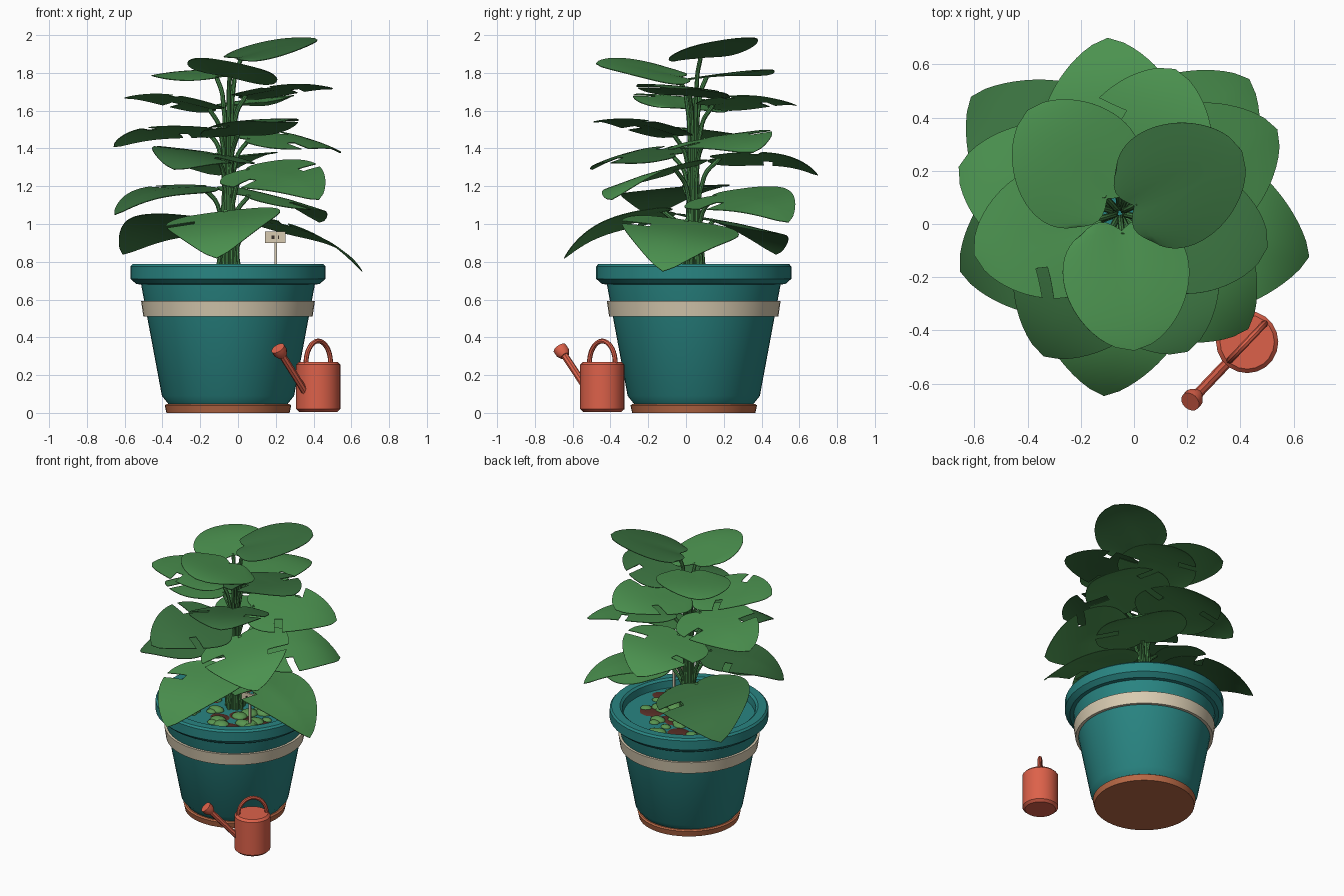
import bpy, bmesh, math, random
from mathutils import Vector

random.seed(4)
cube = bpy.data.objects.get("Cube")
if cube:
    bpy.data.objects.remove(cube, do_unlink=True)

POT = Vector((-0.053, 0.041, 0))
CAN = Vector((0.425, -0.443, 0))


def material(name, r, g, b):
    m = bpy.data.materials.new(name)
    m.use_nodes = True
    m.diffuse_color = (r, g, b, 1)
    m.node_tree.nodes["Principled BSDF"].inputs["Base Color"].default_value = (r, g, b, 1)
    return m


TEAL = material("teal_glaze", 0.022, 0.235, 0.225)
CREAM = material("cream", 0.69, 0.6, 0.44)
CLAY = material("terracotta", 0.48, 0.14, 0.06)
SOIL = material("soil_brown", 0.1, 0.028, 0.02)
LIGHT = material("light_leaf_green", 0.07, 0.285, 0.078)
DARK = material("dark_leaf_green", 0.042, 0.165, 0.05)
STEM = material("stem_green", 0.06, 0.23, 0.065)
MOSS = material("moss_green", 0.1, 0.3, 0.08)
CORAL = material("coral_metal", 0.72, 0.12, 0.068)
INK = material("dark_mark", 0.04, 0.03, 0.025)


def finish(name, bm, mat, location=(0, 0, 0), thickness=0):
    """Turn a bmesh into a named, coloured and shaded object."""
    bmesh.ops.recalc_face_normals(bm, faces=bm.faces[:])
    mesh = bpy.data.meshes.new(name)
    bm.to_mesh(mesh)
    bm.free()
    mesh.materials.append(mat)
    ob = bpy.data.objects.new(name, mesh)
    ob.location = location
    bpy.context.collection.objects.link(ob)
    select(ob)
    if thickness:
        mod = ob.modifiers.new("thickness", 'SOLIDIFY')
        mod.thickness = thickness
        bpy.ops.object.modifier_apply(modifier=mod.name)
    bpy.ops.object.shade_smooth_by_angle(angle=math.radians(35))
    return ob


def select(ob):
    bpy.ops.object.select_all(action='DESELECT')
    ob.select_set(True)
    bpy.context.view_layer.objects.active = ob


def lathe(name, profile, mat, location, sides=48):
    """Revolve (radius, height) points about the vertical axis."""
    bm = bmesh.new()
    vs = [bm.verts.new((r, 0, z)) for r, z in profile]
    es = [bm.edges.new(pair) for pair in zip(vs, vs[1:])]
    bmesh.ops.spin(bm, geom=vs + es, axis=(0, 0, 1), cent=(0, 0, 0),
                   angle=math.tau, steps=sides)
    bmesh.ops.remove_doubles(bm, verts=bm.verts[:], dist=0.0005)
    return finish(name, bm, mat, location)


def tube(name, points, radius, mat, smooth=True):
    """Round rod through the points."""
    cu = bpy.data.curves.new(name, 'CURVE')
    cu.dimensions = '3D'
    cu.bevel_depth = radius
    cu.bevel_resolution = 2
    cu.resolution_u = 6
    cu.use_fill_caps = True
    sp = cu.splines.new('BEZIER')
    sp.bezier_points.add(len(points) - 1)
    for bp, p in zip(sp.bezier_points, points):
        bp.co = p
        bp.handle_left_type = bp.handle_right_type = 'AUTO' if smooth else 'VECTOR'
    cu.materials.append(mat)
    ob = bpy.data.objects.new(name, cu)
    bpy.context.collection.objects.link(ob)
    select(ob)
    bpy.ops.object.convert(target='MESH')
    bpy.ops.object.shade_smooth_by_angle(angle=math.radians(40))


def box(name, size, location, mat):
    bm = bmesh.new()
    bmesh.ops.create_cube(bm, size=1)
    bmesh.ops.scale(bm, verts=bm.verts[:], vec=size)
    finish(name, bm, mat, location)


# Pot, band and saucer
lathe("pot", [(0, 0.04), (0.31, 0.04), (0.35, 0.09), (0.46, 0.68), (0.485, 0.682),
              (0.517, 0.71), (0.517, 0.775), (0.505, 0.788), (0.45, 0.788),
              (0.435, 0.775), (0.43, 0.725), (0, 0.725)], TEAL, POT)
lathe("pot_band", [(0.42, 0.51), (0.448, 0.51), (0.46, 0.592), (0.43, 0.592)], CREAM, POT)
lathe("saucer", [(0, 0), (0.326, 0), (0.335, 0.04), (0.325, 0.047), (0, 0.047)], CLAY, POT)


# Soil patches and moss mounds on the planting surface
def mounds(name, count, size, height, mat):
    bm = bmesh.new()
    for _ in range(count):
        a, d = random.uniform(0, math.tau), 0.36 * math.sqrt(random.uniform(0.1, 1))
        r = random.uniform(*size)
        new = bmesh.ops.create_icosphere(bm, subdivisions=2, radius=1)["verts"]
        bmesh.ops.scale(bm, verts=new, vec=(r, r * random.uniform(0.7, 1), r * height))
        bmesh.ops.translate(bm, verts=new, vec=(d * math.cos(a), d * math.sin(a), 0))
    finish(name, bm, mat, POT + Vector((0, 0, 0.724)))


mounds("soil_patches", 11, (0.05, 0.09), 0.1, SOIL)
mounds("moss_mounds", 36, (0.035, 0.06), 0.5, MOSS)

# Leaves from top to bottom: heading in degrees, tip reach, base height, tip height, roll
LEAVES = [(27, .515, 1.88, 1.985, .02), (-84, .52, 1.78, 1.85, -.05),
          (132, .52, 1.78, 1.79, -.02), (-13, .57, 1.68, 1.72, -.02),
          (-164, .57, 1.61, 1.67, .02), (69, .58, 1.63, 1.63, -.03),
          (-64, .58, 1.47, 1.54, .01), (164, .63, 1.5, 1.41, .03),
          (28, .67, 1.45, 1.38, .05), (-118, .61, 1.37, 1.29, -.045),
          (94, .66, 1.35, 1.26, -.035), (-42, .65, 1.29, 1.13, .07),
          (-160, .64, 1.2, 1.05, -.02), (46, .7, 1.15, 1.01, .06),
          (-95, .69, 1.07, .82, .035), (142, .71, 1.02, .84, .05),
          (-13, .73, 1.02, .75, -.045)]
ROWS, COLS = 24, 12


def leaf(i, heading, reach, z0, z1, roll):
    a = math.radians(heading)
    out, side = Vector((math.cos(a), math.sin(a), 0)), Vector((-math.sin(a), math.cos(a), 0))
    half = 0.232 + 0.005 * i
    start = 0.06 + 0.006 * i
    arch = 0.03 + 0.008 * i
    # Upper leaves are rounder, lower ones taper more to the tip
    taper = 0.56 + 0.012 * i
    bm = bmesh.new()
    grid = []
    for j in range(ROWS + 1):
        u = j / ROWS
        w = (1.74 + 0.63 * (taper - 0.55)) * (1 - u) ** taper * (u + 0.06) ** 0.35
        row = []
        for k in range(COLS + 1):
            v = 2 * k / COLS - 1
            lobe = 0.04 * math.sin(math.pi * abs(v)) * (1 - u) ** 2
            z = z0 + (z1 - z0) * u + arch * (u - u ** 4) + w * (roll * v - 0.008 * v * v)
            p = out * (start + (reach - start) * u - lobe) + side * (v * w * half)
            row.append(bm.verts.new((p.x, p.y, z)))
        grid.append(row)
    # Slits cut in from the margin on all but the top leaves
    for j in range(ROWS):
        for k in range(COLS):
            right_slit = j in (8, 9) and k < 3
            left_slit = j in (12, 13) and k >= COLS - 3 and i < 12
            if i > 2 and (left_slit or right_slit):
                continue
            bm.faces.new((grid[j][k], grid[j][k + 1], grid[j + 1][k + 1], grid[j + 1][k]))
    bmesh.ops.delete(bm, geom=[v for v in bm.verts if not v.link_faces], context='VERTS')
    bmesh.ops.remove_doubles(bm, verts=bm.verts[:], dist=0.0005)
    finish(f"leaf_{i + 1}", bm, LIGHT if i % 3 else DARK, POT, 0.004)
    # Stalk rising from the soil and bending out to the leaf base
    root = POT + out * (0.035 + 0.0018 * i)
    bend = POT + out * (0.04 + 0.0015 * i)
    tube(f"leaf_stalk_{i + 1}", [root + Vector((0, 0, 0.71)),
                                 bend + Vector((0, 0, z0 - 0.1)),
                                 POT + out * (start + 0.02) + Vector((0, 0, z0))],
         0.012, STEM)


for i, spec in enumerate(LEAVES):
    leaf(i, *spec)

# Plant marker
box("marker_post", (0.014, 0.012, 0.21), (0.2, -0.15, 0.82), CREAM)
box("marker_plate", (0.11, 0.014, 0.06), (0.197, -0.158, 0.93), CREAM)
for x, width in ((0.185, 0.014), (0.215, 0.006)):
    box("marker_dot", (width, 0.004, 0.02), (x, -0.166, 0.93), INK)

# Watering can
lathe("can_body", [(0, 0.005), (0.1, 0.005), (0.117, 0.02), (0.117, 0.255),
                   (0.102, 0.27), (0, 0.27)], CORAL, CAN, 20)
d = Vector((-0.69, -0.724, 0))
up = Vector((0, 0, 1))
handle = []
for n in range(9):
    t = math.pi * n / 8
    handle.append(CAN + d * (0.095 * math.cos(t)) + up * (0.26 + 0.12 * math.sin(t)))
tube("can_handle", handle, 0.013, CORAL)
tip = CAN + d * 0.29 + up * 0.32
tube("can_spout", [CAN + d * 0.09 + up * 0.1, tip], 0.019, CORAL, False)
aim = (tip - CAN - d * 0.09 - up * 0.1).normalized()
rose = lathe("can_rose", [(0, -0.025), (0.025, -0.025), (0.038, 0), (0.038, 0.03),
                          (0, 0.03)], CORAL, tip, 16)
rose.rotation_mode = 'QUATERNION'
rose.rotation_quaternion = aim.to_track_quat('Z', 'Y')
